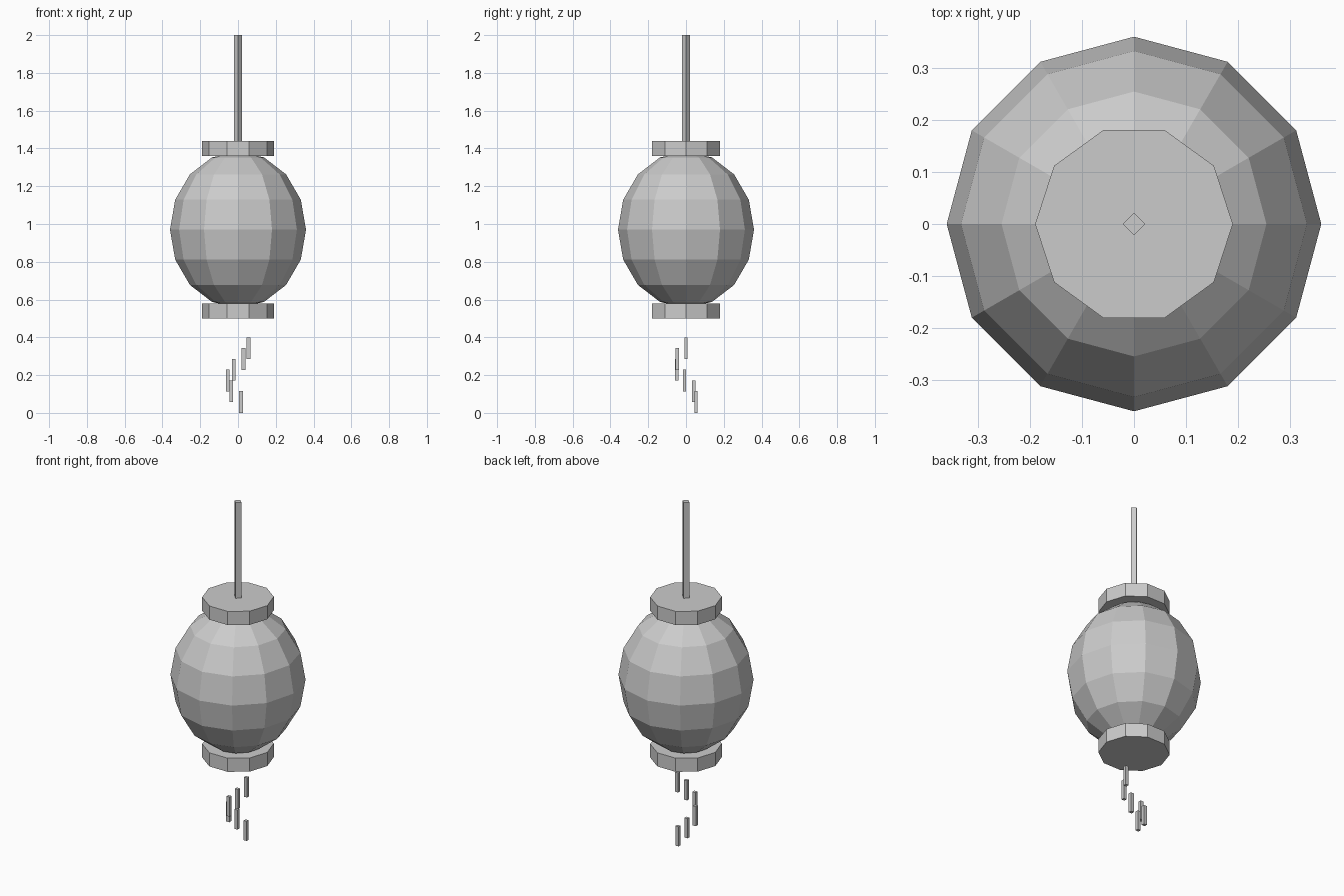
import bpy
import bmesh
from math import cos, sin, pi
from mathutils import Matrix

if "Cube" in bpy.data.objects:
    bpy.data.objects.remove(bpy.data.objects["Cube"])


def finish(name, bm):
    bmesh.ops.recalc_face_normals(bm, faces=bm.faces)
    mesh = bpy.data.meshes.new(name)
    bm.to_mesh(mesh)
    bm.free()
    obj = bpy.data.objects.new(name, mesh)
    bpy.context.collection.objects.link(obj)
    return obj


def prism(name, sides, radius, z0, z1):
    """Upright prism with its first corner on +x."""
    bm = bmesh.new()
    base = bm.faces.new([bm.verts.new((radius * cos(2 * pi * i / sides),
                                       radius * sin(2 * pi * i / sides), z0))
                         for i in range(sides)])
    top = bmesh.ops.extrude_face_region(bm, geom=[base], use_keep_orig=True)
    verts = [g for g in top["geom"] if isinstance(g, bmesh.types.BMVert)]
    bmesh.ops.translate(bm, verts=verts, vec=(0, 0, z1 - z0))
    return finish(name, bm)


# Faceted lantern body, slightly taller than wide
bm = bmesh.new()
bmesh.ops.create_uvsphere(bm, u_segments=12, v_segments=8, radius=0.36,
                          matrix=Matrix.Translation((0, 0, 0.97)) @ Matrix.Diagonal((1, 1, 1.15, 1)))
finish("lantern_body", bm)

# End caps and hanging cord
prism("bottom_cap", 10, 0.19, 0.50, 0.58)
prism("top_cap", 10, 0.19, 1.36, 1.44)
prism("hanging_cord", 4, 0.022, 1.42, 2.0)

# Tassel strands stepping down in a spiral, one radian apart
for i in range(6):
    bm = bmesh.new()
    place = Matrix.Translation((0.055 * cos(i), -0.055 * sin(i), 0.0575 + 0.057 * (5 - i)))
    bmesh.ops.create_cube(bm, size=1, matrix=place @ Matrix.Diagonal((0.02, 0.018, 0.115, 1)))
    finish(f"tassel_strand_{i + 1}", bm)
